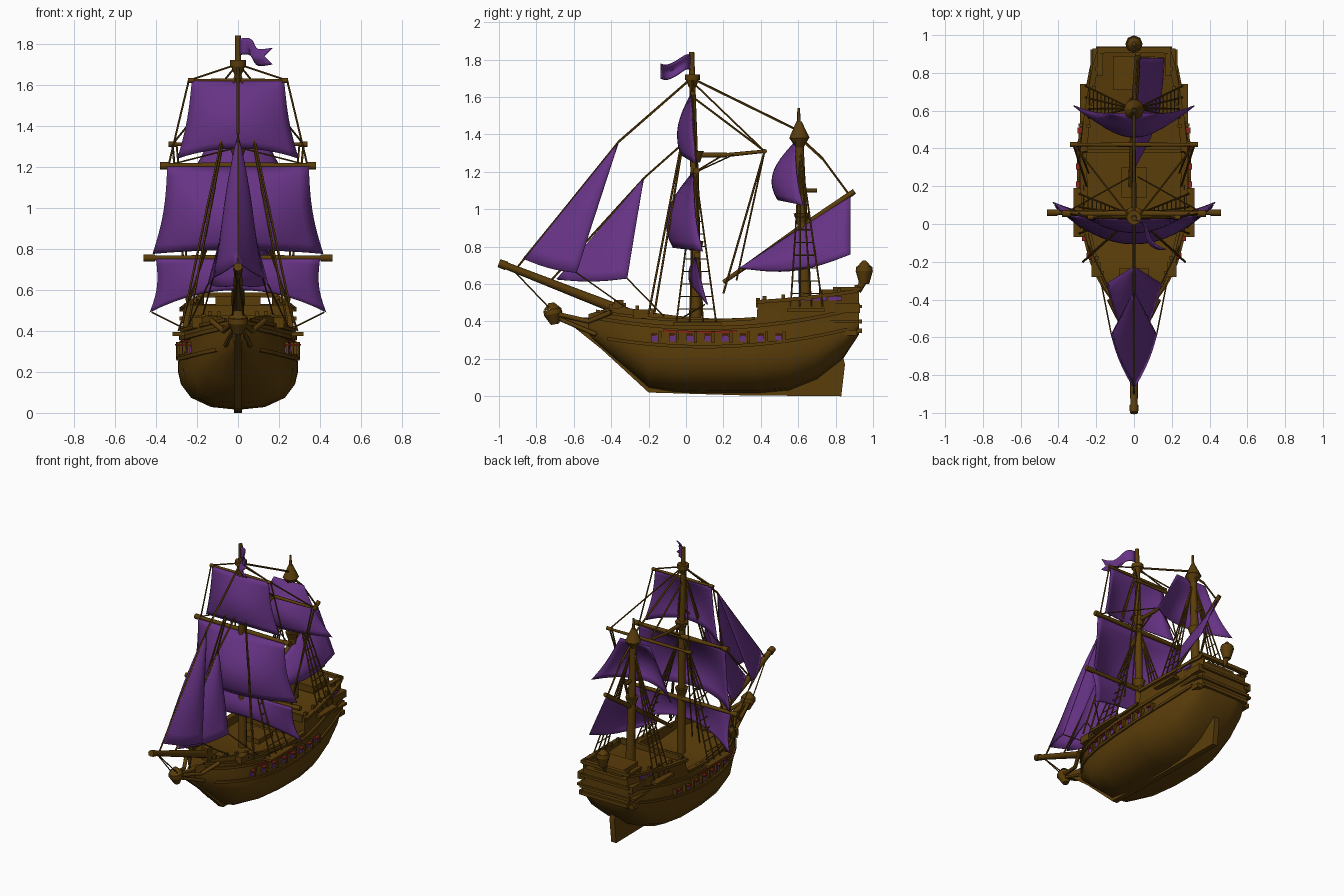
import bpy, bmesh, math
from mathutils import Vector, Matrix

if "Cube" in bpy.data.objects:
    bpy.data.objects.remove(bpy.data.objects["Cube"])


def material(name, rgb):
    m = bpy.data.materials.new(name)
    m.diffuse_color = (*rgb, 1)
    m.use_nodes = True
    m.node_tree.nodes["Principled BSDF"].inputs["Base Color"].default_value = m.diffuse_color
    return m


WOOD = material("brown wood", (0.102, 0.046, 0.003))
SAIL = material("purple cloth", (0.135, 0.033, 0.235))
RED = material("red trim", (0.26, 0.018, 0.010))


def finish(name, bm, mat, angle=50, thick=0):
    bmesh.ops.recalc_face_normals(bm, faces=bm.faces)
    me = bpy.data.meshes.new(name)
    bm.to_mesh(me)
    bm.free()
    ob = bpy.data.objects.new(name, me)
    bpy.context.collection.objects.link(ob)
    me.materials.append(mat)
    bpy.ops.object.select_all(action='DESELECT')
    ob.select_set(True)
    bpy.context.view_layer.objects.active = ob
    bpy.ops.object.shade_smooth_by_angle(angle=math.radians(angle))
    if thick:
        s = ob.modifiers.new("thickness", 'SOLIDIFY')
        s.thickness, s.offset = thick, 0
    return ob


def both(segs):
    """Mirror (p, q, r1, r2) segments over x."""
    flip = lambda p: (-p[0], p[1], p[2])
    return segs + [(flip(p), flip(q), *r) for p, q, *r in segs]


def spars(name, segs, mat=WOOD, sides=8):
    bm = bmesh.new()
    for p, q, *r in segs:
        p, q = Vector(p), Vector(q)
        rot = (q - p).to_track_quat('Z', 'Y').to_matrix().to_4x4()
        bmesh.ops.create_cone(bm, cap_ends=True, segments=sides, radius1=r[0], radius2=r[-1],
                              depth=(q - p).length, matrix=Matrix.Translation((p + q) / 2) @ rot)
    return finish(name, bm, mat)


def boxes(name, items, mat=WOOD, mirror=True):
    bm = bmesh.new()
    for (x, y, z), size in items:
        for s in ((1, -1) if mirror else (1,)):
            bmesh.ops.create_cube(bm, size=1, matrix=Matrix.Translation((s * x, y, z)) @ Matrix.Diagonal((*size, 1)))
    return finish(name, bm, mat, 30)


def sheet(name, f, nu=14, nv=10, mat=SAIL, thick=0.006):
    bm = bmesh.new()
    g = [[bm.verts.new(f(i / nu, j / nv)) for i in range(nu + 1)] for j in range(nv + 1)]
    for j in range(nv):
        for i in range(nu):
            bm.faces.new((g[j][i], g[j][i + 1], g[j + 1][i + 1], g[j + 1][i]))
    bmesh.ops.remove_doubles(bm, verts=bm.verts, dist=1e-5)
    return finish(name, bm, mat, 60, thick)


# Hull: stations of (y, half breadth, keel z, deck z, rail z)
ST = [(-.52, .025, .325, .40, .44), (-.42, .10, .235, .40, .47), (-.32, .17, .15, .40, .475),
      (-.2, .225, .045, .40, .45), (-.05, .265, .02, .36, .43), (.15, .29, .015, .36, .415),
      (.378, .293, .015, .36, .42), (.384, .293, .015, .485, .51), (.55, .275, .03, .49, .525),
      (.7, .25, .09, .50, .54), (.84, .222, .2, .52, .56), (.925, .195, .33, .53, .575)]
SEC = [(0, 0), (.45, .035), (.78, .15), (.95, .32), (1, .48), (.99, .7), (.95, .86), (.925, 1)]


def lerp_table(table, k, t):
    for a, b in zip(table, table[1:]):
        if t <= b[k]:
            break
    w = min(max((t - a[k]) / (b[k] - a[k]), 0), 1)
    return [m + (n - m) * w for m, n in zip(a, b)]


def side_top(y):
    return .40 + .08 * (y - .1) ** 2


def hull_x(y, z):
    _, b, zk, _, zr = lerp_table(ST, 0, y)
    return b * lerp_table(SEC, 1, (z - zk) / (side_top(y) - zk))[0]


bm = bmesh.new()
rings = []
for y, b, zk, zd, zr in ST:
    zt = side_top(y)
    half = [(b * fx, zk + fz * (zt - zk)) for fx, fz in SEC] + [(b * .915, zr), (b * .85, zr), (b * .85, zd), (0, zd)]
    ring = half + [(-x, z) for x, z in half[-2:0:-1]]
    rings.append([bm.verts.new((x, y, z)) for x, z in ring])
for a, b in zip(rings, rings[1:]):
    for i in range(len(a)):
        j = (i + 1) % len(a)
        bm.faces.new((a[i], a[j], b[j], b[i]))
bm.faces.new(rings[0])
bm.faces.new(rings[-1])
finish("hull", bm, WOOD, 35)


# Keel, stem and rudder plate
def plate(name, pts, w):
    bm = bmesh.new()
    f = bm.faces.new([bm.verts.new((-w, y, z)) for y, z in pts])
    ext = bmesh.ops.extrude_face_region(bm, geom=[f])
    bmesh.ops.translate(bm, vec=(2 * w, 0, 0), verts=[v for v in ext['geom'] if isinstance(v, bmesh.types.BMVert)])
    finish(name, bm, WOOD, 30)


plate("keel_and_rudder", [(-.2, .02), (.3, .005), (.83, 0), (.85, .17), (.83, .25), (.8, .3), (.5, .08), (-.15, .06)], .02)
plate("stem", [(-.2, .02), (-.15, .06), (-.35, .3), (-.45, .42), (-.55, .42), (-.7, .45), (-.68, .41), (-.6, .37), (-.45, .25)], .018)


# Wales, rail cap and red stripe follow the hull side
def band(name, z0, h, out, y0, y1, mat=WOOD, rise=.16):
    for s, side in ((1, "right"), (-1, "left")):
        def f(u, v):
            y = y0 + (y1 - y0) * u
            z = z0 + rise * (y - .1) ** 2
            prof = [(-.006, -h), (out, -h), (out, h), (-.006, h)][round(v * 3)]
            return (s * (hull_x(y, z) + prof[0]), y, z + prof[1])
        sheet(f"{name}_{side}", f, 30, 3, mat, 0)


band("lower_wale", .265, .009, .012, -.42, .86)
band("upper_wale", .365, .010, .014, -.47, .92)
band("red_stripe", .343, .006, .009, -.12, .27, RED)
band("waist_rail", .405, .008, .014, -.48, .37, rise=.15)
band("quarter_rail", .497, .010, .014, .38, .92, rise=.10)
ports, lids, frames = [], [], []
for i in range(8):
    y = -.17 + i * .095
    x = hull_x(y, .312) + .003
    ports.append(((x, y, .308), (.009, .034, .032)))
    lids.append(((x + .009, y, .332), (.022, .032, .008)))
    frames.append(((x, y + .03, .315), (.03, .016, .06)))
boxes("gun_ports", ports, SAIL)
boxes("port_lids", lids, RED)
boxes("hull_ribs", frames)

# Deck fittings, channels, forecastle and stern gallery
boxes("deck_fittings", [((0, .22, .375), (.14, .16, .04)), ((0, -.27, .42), (.16, .07, .05)),
                        ((0, .8, .545), (.22, .18, .05)), ((0, .385, .5), (.5, .02, .05)),
                        ((0, -.36, .47), (.05, .05, .09))], mirror=False)
boxes("channels", [((.29, .06, .385), (.06, .26, .018)), ((.26, .64, .46), (.05, .2, .018)),
                   ((.20, -.24, .44), (.05, .08, .05))])
boxes("quarter_gallery", [((.205, .83, .40), (.05, .19, .016)), ((.20, .83, .34), (.04, .17, .03)),
                          ((.195, .85, .47), (.05, .16, .05)), ((.18, .86, .575), (.03, .15, .02))])
boxes("stern_gallery", [((0, .925, .40), (.40, .03, .02)), ((0, .925, .35), (.37, .03, .025)),
                        ((0, .925, .48), (.39, .03, .018)), ((0, .92, .575), (.37, .03, .025))], mirror=False)
boxes("side_windows", [((hull_x(y, .525) + .002, y, .523), (.009, .07, .02)) for y in (.64, .72, .8)], SAIL)
boxes("rail_posts", [((.9 * lerp_table(ST, 0, y)[1] - .01, y, lerp_table(ST, 0, y)[4] + .008), (.02, .02, .03))
                     for y in (-.4, -.33, -.26, -.18, .42, .52, .62, .72, .82, .91)])
spars("beak_rails", both([((.02, -.69, .44), (.07, -.52, .40), .012, .013), ((.07, -.52, .40), (.13, -.4, .45), .013, .014),
                          ((.02, -.67, .41), (.06, -.48, .33), .01, .012)]))
spars("figurehead", [((0, -.70, .385), (0, -.71, .44), .022, .05), ((0, -.71, .44), (0, -.715, .465), .05, .048),
                     ((0, -.715, .465), (0, -.72, .50), .048, .015)])
spars("stern_lantern", [((0, .92, .56), (0, .945, .61), .016, .02), ((0, .953, .60), (0, .953, .67), .026, .046),
                        ((0, .953, .67), (0, .953, .695), .046, .042), ((0, .953, .695), (0, .953, .725), .036, .01)])

# Masts, tops and bowsprit
spars("main_mast", [((0, .055, .34), (0, .045, 1.2), .03, .024), ((0, .045, 1.2), (0, .03, 1.84), .022, .014),
                    ((0, .034, 1.69), (0, .034, 1.72), .04, .04), ((0, .034, 1.65), (0, .034, 1.69), .018, .034),
                    ((0, .05, 1.25), (0, .05, 1.31), .025, .045), ((0, .05, .78), (0, .05, .83), .03, .045)])
spars("mizzen_mast", [((0, .64, .48), (0, .605, 1.38), .034, .022), ((0, .606, 1.38), (0, .604, 1.47), .055, .014),
                      ((0, .607, 1.33), (0, .606, 1.38), .022, .052), ((0, .604, 1.46), (0, .602, 1.54), .01, .007),
                      ((0, .6, 1.1), (0, .7, 1.1), .01, .01), ((0, .622, .93), (0, .62, .98), .03, .045)])
spars("bowsprit", [((0, -.25, .42), (0, -.98, .705), .03, .019), ((0, -.96, .697), (0, -1, .712), .024, .022)])

# Yards
yards = []
for w, y, z, r in ((.46, .06, .755, .016), (.38, .055, 1.205, .017), (.245, .035, 1.62, .011),
                   (.34, .42, 1.31, .012)):
    yards += [((0, y, z), (w, y, z), r, r * .7), ((w * .88, y, z), (w, y, z), r * 1.1, r * 1.1)]
spars("yards", both(yards))
spars("lateen_yard", [((-.02, .2, .61), (0, .6, .89), .011, .017), ((0, .6, .89), (.02, .9, 1.095), .017, .015)])
spars("brace_spar", [((0, .05, 1.29), (0, .22, 1.29), .014, .012), ((0, .22, 1.29), (0, .42, 1.31), .011, .009)])


# Square sails
def square_sail(name, y, zt, zb, wt, wb, depth, back, arch):
    def f(s, v):
        u = 2 * s - 1
        x = u * (wt + (wb - wt) * v) * (1 - .05 * math.sin(math.pi * v))
        return (x, y - depth * (1 - .8 * u * u) * math.sin(2.3 * v) + back * v * u * u,
                zt + (zb - zt) * v + arch * (1 - u * u) * v)
    sheet(name, f)


square_sail("main_course", .05, .75, .49, .40, .43, .035, .07, .11)
square_sail("main_topsail", .04, 1.20, .775, .345, .415, .145, .07, .02)
square_sail("main_topgallant", .03, 1.62, 1.24, .225, .295, .075, .04, .05)
square_sail("mizzen_topsail", .585, 1.36, 1.02, .12, .32, .125, .06, .03)


# Folded jibs: centre line on the stay, clews swept back on both sides
def jib(name, head, tack, clew):
    head, tack = Vector(head), Vector(tack)

    def f(s, v):
        u = 2 * s - 1
        a = abs(u)
        c = Vector((math.copysign(clew[0], u), clew[1], clew[2]))
        p = head.lerp(tack.lerp(c, a), v)
        bulge = math.sin(math.pi * a) * math.sin(math.pi * min(v * .85, 1))
        p.x += math.copysign(.03 * bulge, u)
        p.z -= .03 * bulge * v
        return p
    sheet(name, f)


jib("outer_jib", (0, -.36, 1.36), (0, -.87, .735), (.12, -.585, .66))
jib("inner_jib", (0, -.225, 1.17), (0, -.69, .625), (.145, -.315, .63))


def lateen(s, v):
    top = Vector((0, .28, .68)).lerp(Vector((.02, .88, 1.08)), s)
    foot = Vector((.0, .3, .685)).lerp(Vector((.16, .88, .76)), s)
    p = top.lerp(foot, v)
    p.x += .07 * math.sin(math.pi * s) * math.sin(math.pi * v * .8)
    p.z -= .05 * v * math.sin(math.pi * s)
    return p


sheet("lateen_sail", lateen)
sheet("flag", lambda s, v: (.01 + .15 * s - .04 * s * (1 - abs(2 * v - 1)) + .012 * math.sin(7 * s),
                            .02 - .15 * s + .015 * math.sin(6 * s),
                            1.825 - .055 * s - .08 * v + .014 * math.sin(7 * s)), 10, 6)

# Shrouds with ratlines
ropes = []
for head, ys, foot, steps in (((.015, .05, 1.2), (-.05, .02, .09, .16), (.29, .40), 9),
                              ((.015, .612, 1.3), (.56, .61, .67, .73), (.255, .48), 9)):
    h = Vector(head)
    feet = [Vector((foot[0], y, foot[1])) for y in ys]
    ropes += [(h, p, .005) for p in feet]
    ropes += [(feet[0].lerp(h, k / 12), feet[-1].lerp(h, k / 12), .0035) for k in range(1, steps)]

# Stays, lifts, braces and sheets
for x, y, z in ((.27, -.2, .44), (.24, -.17, .44)):
    ropes.append(((.01, .035, 1.66), (x, y, z), .006))
ropes += [((0, .035, 1.7), (.24, .035, 1.62), .005), ((.24, .035, 1.62), (.34, .055, 1.2), .005),
          ((.02, .035, 1.68), (.32, .42, 1.31), .005), ((.32, .42, 1.31), (.25, .2, .55), .006),
          ((.3, .42, 1.31), (.24, .27, .62), .005), ((.42, .1, .49), (.28, -.02, .42), .004),
          ((.145, -.315, .63), (.24, -.12, .43), .004),
          ((.12, -.585, .66), (.17, -.33, .48), .004),
          ((0, -.93, .68), (.03, -.71, .45), .004),
          ((.37, .055, 1.2), (.02, .25, 1.29), .004)]
ropes = both(ropes)
ropes += [((0, .03, 1.7), (0, -.36, 1.36), .007), ((0, -.36, 1.36), (0, -.9, .69), .006),
          ((0, .04, 1.4), (0, -.22, 1.17), .006), ((0, -.22, 1.17), (0, -.72, .62), .006),
          ((0, .03, 1.7), (0, .6, 1.42), .007), ((0, .035, 1.6), (0, .42, 1.31), .006),
          ((0, .61, 1.38), (.01, .73, 1.27), .008), ((.01, .73, 1.27), (.02, .87, 1.08), .006),
          ((0, .05, 1.2), (0, .2, 1.29), .005)]
spars("rigging", ropes, WOOD, 5)
